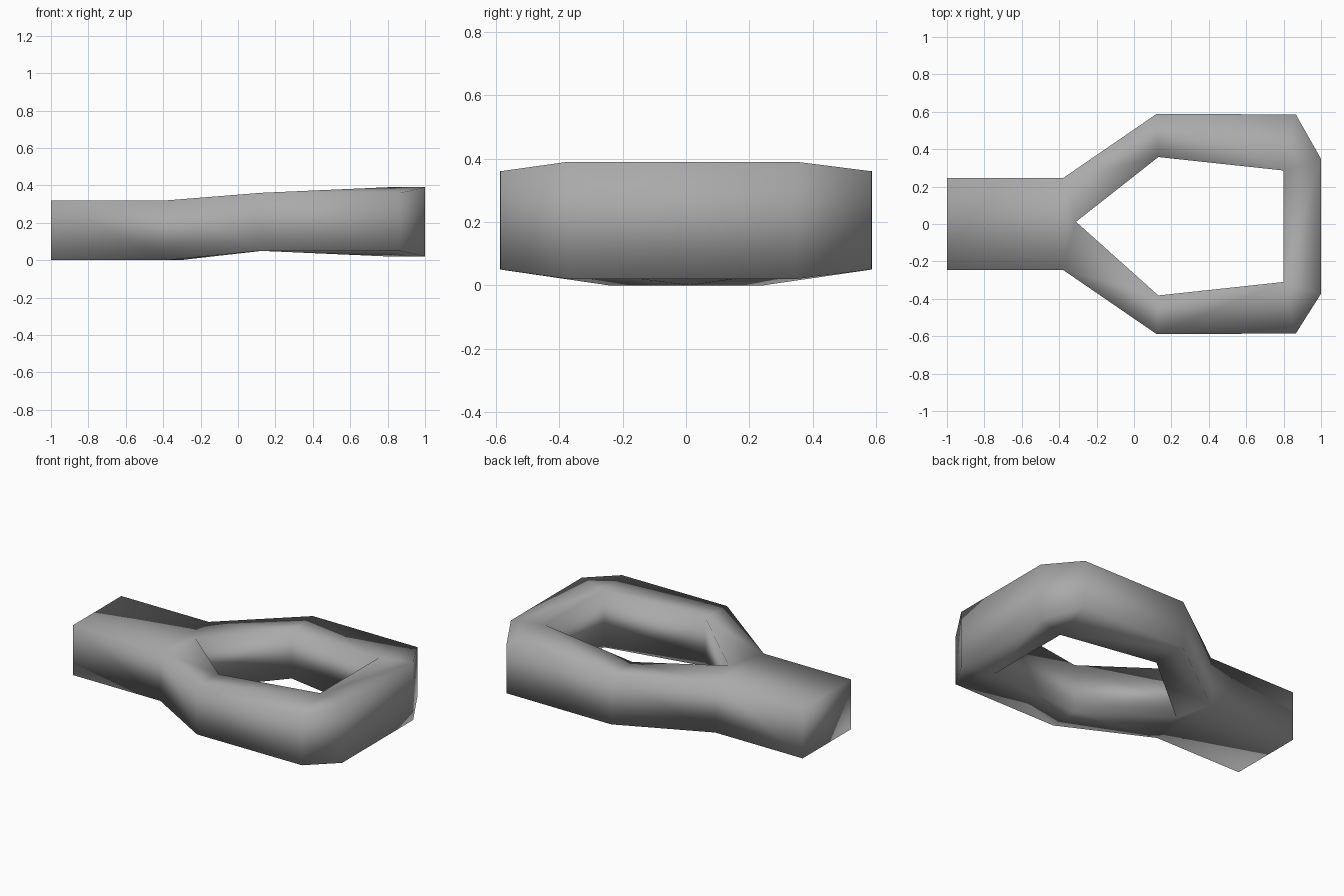
import bpy
import bmesh

cube = bpy.data.objects.get("Cube")
if cube:
    bpy.data.objects.remove(cube, do_unlink=True)

# Half outline: name -> x, y, bottom z, top z, sideways shift
HALF = {
    "handle_end": (-1, 0.245, 0, 0.32, 0),
    "handle_neck": (-0.38, 0.245, 0, 0.32, 0),
    "arm_bend": (0.12, 0.588, 0.05, 0.36, 0),
    "arm_corner": (0.865, 0.586, 0.05, 0.36, 0),
    "bar_end": (1, 0.36, 0.02, 0.39, -0.012),
    "hole_bend": (0.13, 0.37, 0.05, 0.36, -0.012),
    "hole_corner": (0.8, 0.298, 0.02, 0.39, -0.012),
}
OUTER = ["handle_end", "handle_neck", "arm_bend", "arm_corner", "bar_end"]
HOLE = ["hole_bend", "hole_corner"]

bm = bmesh.new()


def column(x, y, low, high):
    """A bottom and top vertex pair."""
    return bm.verts.new((x, y, low)), bm.verts.new((x, y, high))


def cap(*columns):
    """Matching faces on the underside and the top."""
    for level in (0, 1):
        bm.faces.new([c[level] for c in columns])


def walls(columns, closed=True):
    """Upright faces around a loop of columns."""
    for a, b in zip(columns, columns[1:] + columns[:1]):
        bm.faces.new((a[0], b[0], b[1], a[1]))


apex = column(-0.31, 0.012, 0, 0.322)
back, front = (
    {name: column(x, side * y + shift, low, high)
     for name, (x, y, low, high, shift) in HALF.items()}
    for side in (1, -1)
)

# Forked arms, mirrored front to back
for s in (back, front):
    cap(s["handle_neck"], s["arm_bend"], s["hole_bend"], apex)
    cap(s["arm_bend"], s["arm_corner"], s["hole_corner"], s["hole_bend"])
    cap(s["arm_corner"], s["bar_end"], s["hole_corner"])

# Handle, neck and cross bar
cap(back["handle_end"], back["handle_neck"], front["handle_neck"], front["handle_end"])
cap(back["handle_neck"], apex, front["handle_neck"])
cap(back["bar_end"], front["bar_end"], front["hole_corner"], back["hole_corner"])

# Outside and hole walls
walls([back[n] for n in OUTER] + [front[n] for n in reversed(OUTER)])
walls([apex] + [back[n] for n in HOLE] + [front[n] for n in reversed(HOLE)])

bmesh.ops.recalc_face_normals(bm, faces=bm.faces)
for face in bm.faces:
    face.smooth = True

mesh = bpy.data.meshes.new("forked_loop")
bm.to_mesh(mesh)
bm.free()
loop = bpy.data.objects.new("forked_loop", mesh)
bpy.context.collection.objects.link(loop)

# Plain grey
grey = bpy.data.materials.new("plain_grey")
grey.use_nodes = True
colour = (0.4, 0.4, 0.4, 1)
grey.diffuse_color = colour
grey.node_tree.nodes["Principled BSDF"].inputs["Base Color"].default_value = colour
mesh.materials.append(grey)
